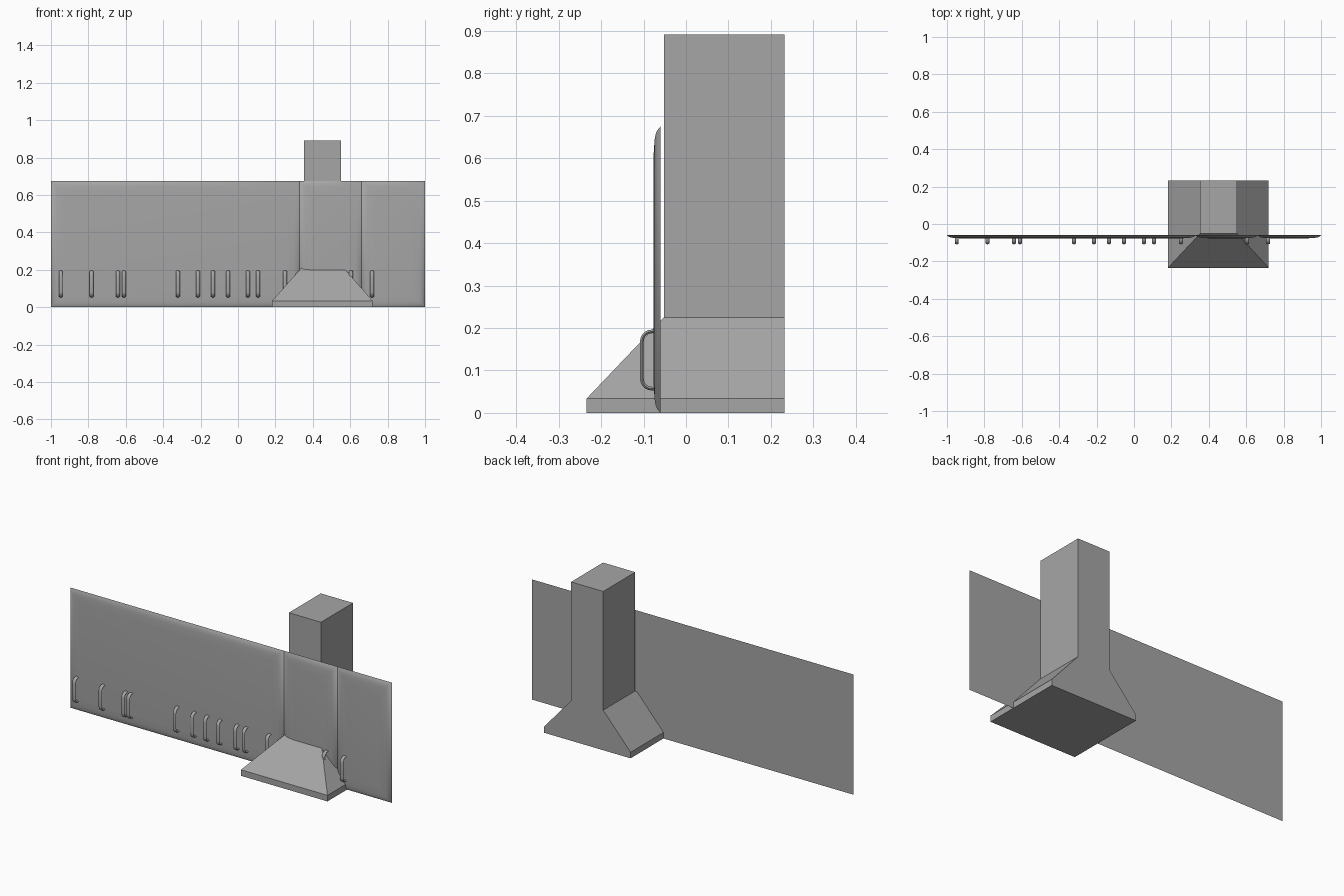
import bpy, bmesh, math
from mathutils import Vector

cube = bpy.data.objects.get("Cube")
if cube:
    bpy.data.objects.remove(cube, do_unlink=True)

# One plain grey for everything
grey = bpy.data.materials.new("plain_grey")
grey.use_nodes = True
COLOUR = (0.38, 0.38, 0.38, 1.0)
grey.diffuse_color = COLOUR
grey.node_tree.nodes["Principled BSDF"].inputs["Base Color"].default_value = COLOUR


def loft(name, rings, smooth_angle=None):
    """Skin a list of closed rings with equal point counts and cap both ends."""
    bm = bmesh.new()
    loops = [[bm.verts.new(p) for p in ring] for ring in rings]
    n = len(loops[0])
    for a, b in zip(loops, loops[1:]):
        for i in range(n):
            j = (i + 1) % n
            bm.faces.new((a[i], a[j], b[j], b[i]))
    bm.faces.new(loops[0][::-1])
    bm.faces.new(loops[-1])
    bmesh.ops.recalc_face_normals(bm, faces=bm.faces)
    mesh = bpy.data.meshes.new(name)
    bm.to_mesh(mesh)
    bm.free()
    mesh.materials.append(grey)
    obj = bpy.data.objects.new(name, mesh)
    bpy.context.collection.objects.link(obj)
    if smooth_angle is not None:
        bpy.ops.object.select_all(action='DESELECT')
        bpy.context.view_layer.objects.active = obj
        obj.select_set(True)
        bpy.ops.object.shade_smooth_by_angle(angle=math.radians(smooth_angle))
    return obj


# Extractor hood: low rim, sloped canopy and square chimney, flush at the back
def hood_ring(x0, x1, y0, z, y1=0.232):
    return [(x0, y0, z), (x1, y0, z), (x1, y1, z), (x0, y1, z)]


loft("extractor_hood", [
    hood_ring(0.182, 0.72, -0.234, 0.0),
    hood_ring(0.182, 0.72, -0.234, 0.034),
    hood_ring(0.352, 0.552, -0.052, 0.225),
    hood_ring(0.352, 0.552, -0.052, 0.892),
])

# Cabinet doors: flat backs, softly pillowed fronts
HEIGHT = 0.675
DOOR_PROFILE = [(0.0, -0.060), (0.004, -0.0635), (0.010, -0.068),
                (0.018, -0.0715), (0.032, -0.074), (0.07, -0.0765)]


def door_ring(x0, x1, inset, y):
    return [(x0 + inset, y, inset), (x1 - inset, y, inset),
            (x1 - inset, y, HEIGHT - inset), (x0 + inset, y, HEIGHT - inset)]


for name, x0, x1 in (("wide_door", -1.0, 0.329),
                     ("middle_door", 0.329, 0.661),
                     ("narrow_door", 0.661, 1.0)):
    loft(name, [door_ring(x0, x1, i, y) for i, y in DOOR_PROFILE], 60)

# Bow handles: a flattened tube swept along a rounded bracket path
Y_DOOR, Y_GRIP, Z_LOW, Z_HIGH, BEND = -0.072, -0.104, 0.057, 0.192, 0.024
path = [Vector((Y_DOOR, Z_LOW))]
for cz, start in ((Z_LOW + BEND, -90), (Z_HIGH - BEND, -180)):
    for k in range(6):
        a = math.radians(start - 18 * k)
        path.append(Vector((Y_GRIP + BEND + BEND * math.cos(a), cz + BEND * math.sin(a))))
path.append(Vector((Y_DOOR, Z_HIGH)))

SIDES, HALF_WIDTH, HALF_THICK = 10, 0.010, 0.0045
rings = []
for i, p in enumerate(path):
    t = (path[min(i + 1, len(path) - 1)] - path[max(i - 1, 0)]).normalized()
    normal = Vector((-t.y, t.x))
    ring = []
    for s in range(SIDES):
        a = 2 * math.pi * s / SIDES
        q = p + normal * HALF_THICK * math.sin(a)
        ring.append((HALF_WIDTH * math.cos(a), q.x, q.y))
    rings.append(ring)

HANDLE_X = [-0.947, -0.783, -0.642, -0.61, -0.321, -0.214, -0.134,
            -0.053, 0.053, 0.107, 0.251, 0.604, 0.717]
first = loft("handle_1", rings, 50)
first.location.x = HANDLE_X[0]
for n, x in enumerate(HANDLE_X[1:], 2):
    handle = bpy.data.objects.new(f"handle_{n}", first.data)
    handle.location.x = x
    bpy.context.collection.objects.link(handle)
